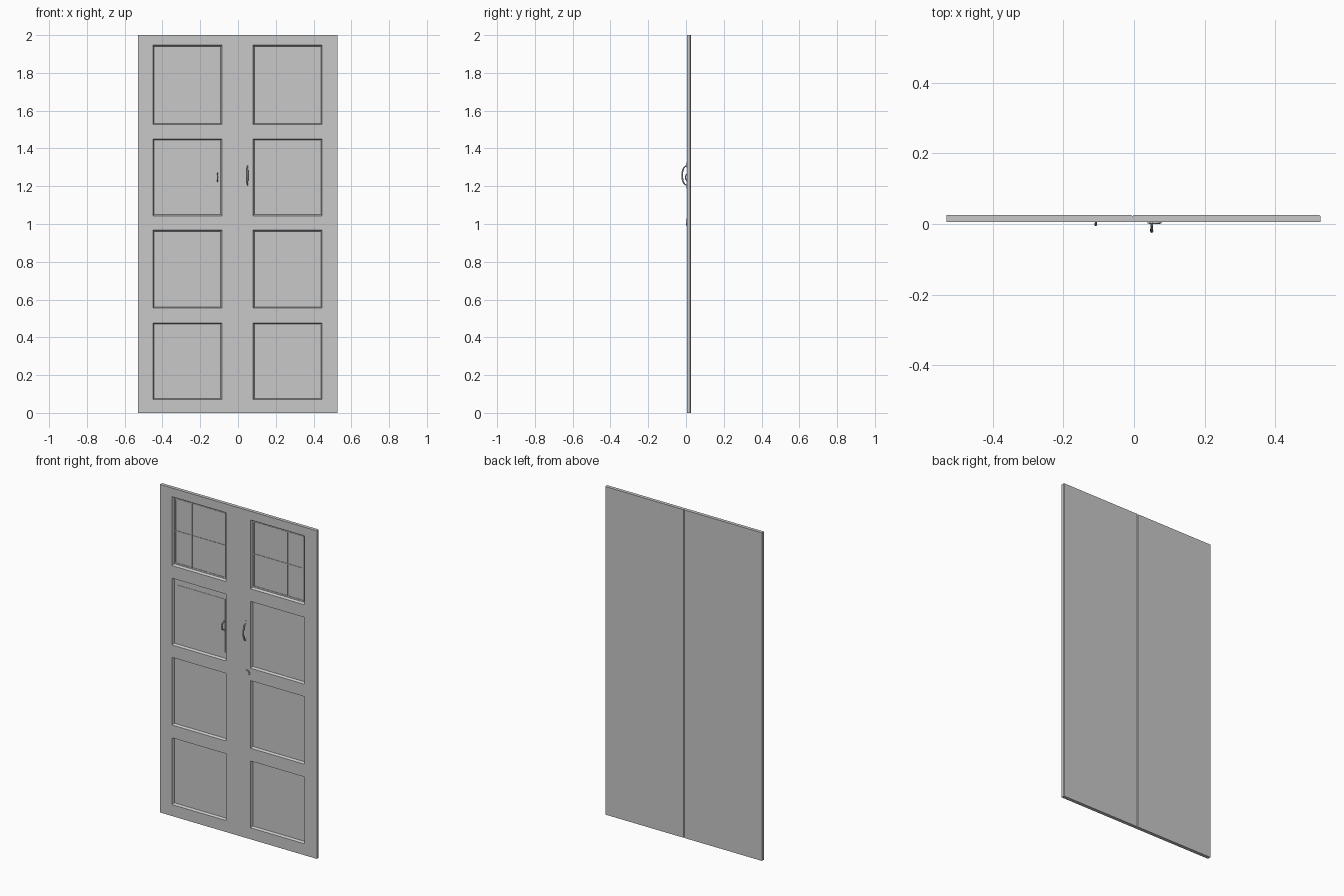
import bpy, bmesh, math
from mathutils import Matrix

if "Cube" in bpy.data.objects:
    bpy.data.objects.remove(bpy.data.objects["Cube"])

grey = bpy.data.materials.new("door_grey")
grey.diffuse_color = (0.58, 0.58, 0.58, 1)
grey.use_nodes = True
grey.node_tree.nodes["Principled BSDF"].inputs["Base Color"].default_value = grey.diffuse_color

FRONT, BACK, DEPTH = 0.005, 0.026, 0.015
PANEL = FRONT + DEPTH
ROWS = [(0.07, 0.477), (0.555, 0.967), (1.043, 1.45), (1.527, 1.947)]


def finish(bm, name, smooth=False):
    bmesh.ops.recalc_face_normals(bm, faces=bm.faces)
    me = bpy.data.meshes.new(name)
    bm.to_mesh(me)
    bm.free()
    me.materials.append(grey)
    ob = bpy.data.objects.new(name, me)
    bpy.context.collection.objects.link(ob)
    if smooth:
        bpy.context.view_layer.objects.active = ob
        ob.select_set(True)
        bpy.ops.object.shade_smooth_by_angle(angle=math.radians(40))
        ob.select_set(False)
    return ob


def add_box(bm, x0, x1, y0, y1, z0, z1):
    m = Matrix.Translation(((x0 + x1) / 2, (y0 + y1) / 2, (z0 + z1) / 2))
    m = m @ Matrix.Diagonal((x1 - x0, y1 - y0, z1 - z0, 1))
    bmesh.ops.create_cube(bm, size=1, matrix=m)


def leaf(name, x0, p0, p1, x1, chamfer0, chamfer1):
    """Door leaf: front grid with bevelled sunken panels, closed by a flat back."""
    bm = bmesh.new()
    xs = [x0, p0, p1, x1]
    zs = [0] + [z for row in ROWS for z in row] + [2]
    v = [[bm.verts.new((x, FRONT, z)) for x in xs] for z in zs]
    panels = []
    for j in range(len(zs) - 1):
        for i in range(3):
            f = bm.faces.new((v[j][i], v[j][i + 1], v[j + 1][i + 1], v[j + 1][i]))
            if i == 1 and j % 2 == 1:
                panels.append(f)
    # rim, with a chamfered back edge at the meeting stile
    rim = [e for e in bm.edges if e.is_boundary]
    for y in (BACK - 0.004, BACK):
        res = bmesh.ops.extrude_edge_only(bm, edges=rim)["geom"]
        rim = [g for g in res if isinstance(g, bmesh.types.BMEdge)]
        for g in res:
            if isinstance(g, bmesh.types.BMVert):
                g.co.y = y
                if y == BACK:
                    if abs(g.co.x - x0) < 1e-5:
                        g.co.x += chamfer0
                    elif abs(g.co.x - x1) < 1e-5:
                        g.co.x -= chamfer1
    bmesh.ops.contextual_create(bm, geom=[e for e in bm.edges if e.is_boundary])
    bmesh.ops.recalc_face_normals(bm, faces=bm.faces)
    bmesh.ops.inset_individual(bm, faces=panels, thickness=0.009, depth=-DEPTH)
    finish(bm, name)


leaf("left_leaf", -0.53, -0.45, -0.085, -0.004, 0, 0.004)
leaf("right_leaf", -0.004, 0.08, 0.445, 0.528, 0.004, 0.004)


# window bars in the top panels: border, two uprights, one cross bar
def window_bars(name, x0, x1):
    bm = bmesh.new()
    z0, z1 = ROWS[3][0] + 0.014, ROWS[3][1] - 0.014
    t, y0 = 0.003, PANEL - 0.003
    for k in range(4):
        x = x0 + (x1 - x0) * k / 3
        add_box(bm, x - t, x + t, y0, PANEL + 0.001, z0, z1)
    for k in range(3):
        z = z0 + (z1 - z0) * k / 2
        add_box(bm, x0, x1, y0 + 0.0003, PANEL + 0.001, z - t, z + t)
    finish(bm, name)


window_bars("left_window_bars", -0.436, -0.099)
window_bars("right_window_bars", 0.094, 0.431)

# small hatch door set in the second left panel
bm = bmesh.new()
add_box(bm, -0.418, -0.1, PANEL - 0.002, PANEL + 0.001, 1.085, 1.41)
finish(bm, "hatch_door")


# bow handles: tapered tube along a half ellipse, with flat end plates
def handle(name, x, zc, half, base, out, r, foot):
    bm = bmesh.new()
    rings, n, sides = [], 16, 8
    for k in range(n + 1):
        a = math.pi * k / n
        rad = r * (0.65 + 0.5 * math.sin(a))
        ring = []
        for s in range(sides):
            b = 2 * math.pi * s / sides
            d = rad * math.cos(b)
            ring.append(bm.verts.new((x + rad * math.sin(b),
                                      base - (base - out - rad + d) * math.sin(a),
                                      zc - (half - r + d) * math.cos(a))))
        rings.append(ring)
    for p, q in zip(rings, rings[1:]):
        for s in range(sides):
            bm.faces.new((p[s], p[s - 1], q[s - 1], q[s]))
    bm.faces.new(rings[0])
    bm.faces.new(rings[-1])
    for side in (-1, 1):
        z = zc + side * half
        add_box(bm, x - r * 1.1, x + r * 1.1, base - 0.003, base + 0.001,
                z - foot, z + foot)
    finish(bm, name, True)


handle("pull_handle", 0.05, 1.257, 0.055, FRONT, -0.025, 0.004, 0.013)
handle("hatch_handle", -0.108, 1.247, 0.026, PANEL - 0.002, -0.006, 0.003, 0.005)

# lock: round plate with a raised core
bm = bmesh.new()
for rad, y0 in ((0.02, FRONT - 0.003), (0.015, FRONT - 0.005)):
    y1 = FRONT + 0.002
    m = Matrix.Translation((0.058, (y0 + y1) / 2, 1.01)) @ Matrix.Rotation(math.pi / 2, 4, "X")
    bmesh.ops.create_cone(bm, cap_ends=True, segments=24, radius1=rad,
                          radius2=rad, depth=y1 - y0, matrix=m)
finish(bm, "lock", True)
